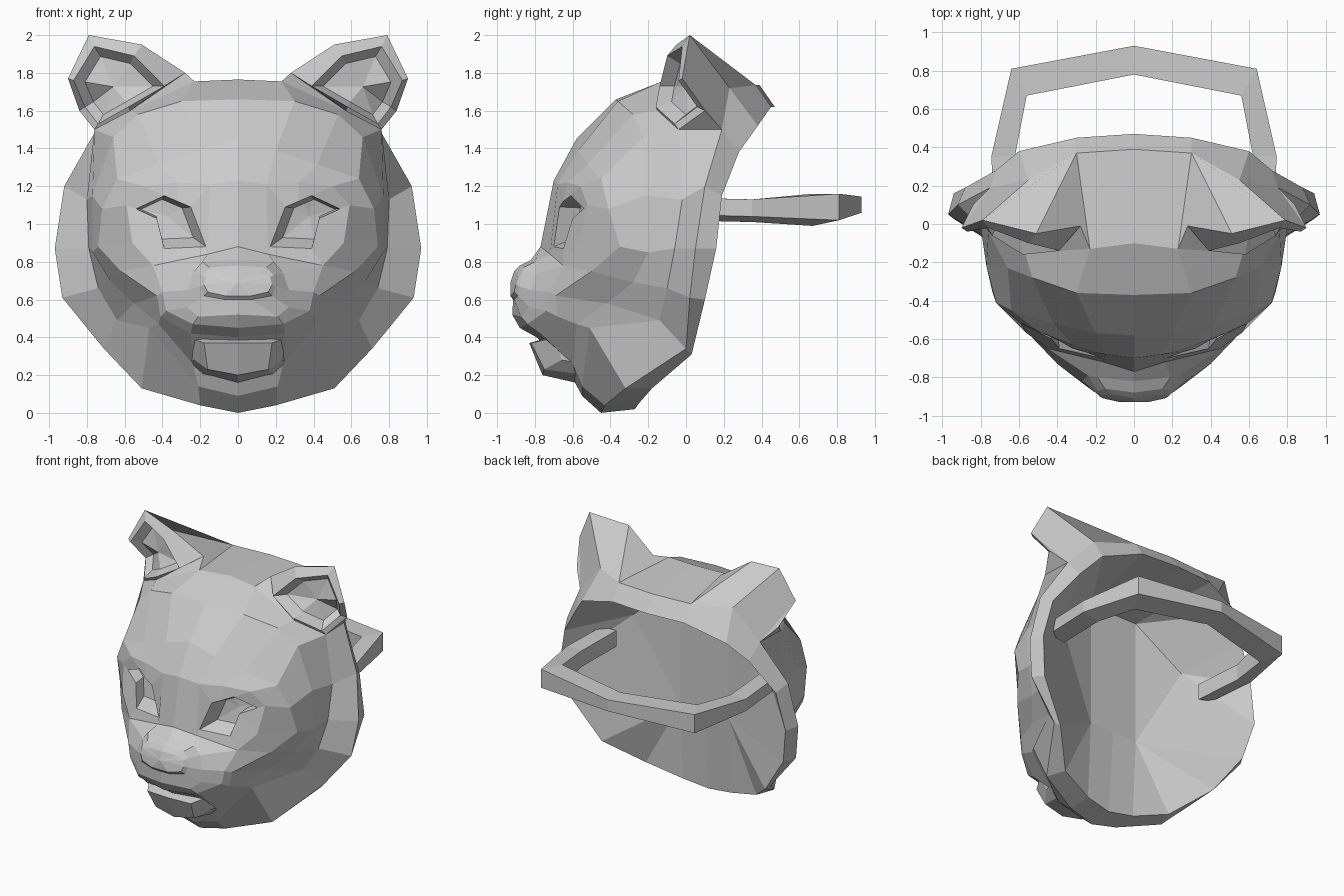
import bpy, bmesh
from mathutils import Vector as V

cube = bpy.data.objects.get("Cube")
if cube:
    bpy.data.objects.remove(cube)

grey = bpy.data.materials.new("plain_grey")
grey.use_nodes = True
colour = (0.6, 0.6, 0.6, 1)
grey.diffuse_color = colour
grey.node_tree.nodes["Principled BSDF"].inputs["Base Color"].default_value = colour


def poly(bm, points):
    """Add one face, and its mirror image, from a list of points."""
    corners = []
    for p in points:
        if tuple(p) not in corners:
            corners.append(tuple(p))
    if len(corners) > 2:
        for side in (1, -1):
            bm.faces.new([bm.verts.new((x * side, y, z)) for x, y, z in corners])


def loft(bm, rings, closed=False, gaps=()):
    """Bridge each ring of points to the next, leaving out the numbered gaps."""
    for a, b in zip(rings, rings[1:]):
        for i in range(len(a) if closed else len(a) - 1):
            j = (i + 1) % len(a)
            if i not in gaps:
                poly(bm, [a[i], a[j], b[j], b[i]])


def fan(bm, ring, tip, closed=False):
    for i in range(len(ring) if closed else len(ring) - 1):
        poly(bm, [ring[i], ring[(i + 1) % len(ring)], tip])


def centre(ring):
    return sum((V(p) for p in ring), V()) / len(ring)


def shrink(ring, factor, shift):
    mid = centre(ring)
    return [mid + (V(p) - mid) * factor + V(shift) for p in ring]


def finish(bm, name):
    bmesh.ops.remove_doubles(bm, verts=bm.verts, dist=0.0005)
    bmesh.ops.dissolve_degenerate(bm, edges=bm.edges, dist=0.0005)
    bmesh.ops.recalc_face_normals(bm, faces=bm.faces)
    mesh = bpy.data.meshes.new(name)
    bm.to_mesh(mesh)
    bm.free()
    mesh.materials.append(grey)
    obj = bpy.data.objects.new(name, mesh)
    bpy.context.collection.objects.link(obj)


# Half rings of the head, each running from top centre to bottom centre
back_rim = [(0, .47, 1.62), (.3, .45, 1.62), (.6, .38, 1.52), (.72, .28, 1.38), (.88, .19, 1.15),
            (.94, .16, .87), (.88, .1, .6), (.68, .03, .31), (.46, -.18, .13), (.2, -.25, .05), (0, -.27, .02)]
front_rim = [(0, .39, 1.735), (.3, .37, 1.735), (.55, .23, 1.72), (.75, .19, 1.5), (.92, .1, 1.2),
             (.97, .05, .87), (.93, .02, .61), (.71, 0, .34), (.51, -.32, .13), (.2, -.43, .04), (0, -.45, 0)]
ruff = [(0, -.1, 1.765), (.23, -.13, 1.755), (.57, -.15, 1.6), (.76, -.04, 1.5), (.8, -.02, 1.13),
        (.79, -.06, .87), (.74, -.1, .66), (.64, -.14, .49), (.47, -.51, .45), (.21, -.55, .14), (0, -.55, .09)]
face_edge = [(0, -.37, 1.66), (.3, -.36, 1.65), (.53, -.28, 1.58), (.66, -.23, 1.46), (.77, -.22, 1.15),
             (.77, -.2, .85), (.67, -.28, .69), (.55, -.42, .58), (.42, -.58, .47), (.24, -.6, .26), (0, -.62, .22)]
brow = [(0, -.58, 1.45), (.2, -.57, 1.39), (.42, -.52, 1.315), (.64, -.45, 1.24), (.72, -.41, 1.08),
        (.74, -.35, .88), (.62, -.5, .75), (.43, -.69, .62), (.41, -.68, .51), (.25, -.77, .42), (0, -.79, .4)]
inner = [(0, -.7, 1.23), (.15, -.68, 1.21), (.32, -.63, 1.22), (.5, -.56, 1.2), (.59, -.52, 1.1),
         (.56, -.57, .9), (.45, -.65, .78), (.4, -.73, .64), (.38, -.74, .54), (.24, -.84, .47), (0, -.88, .45)]

# Hollow inside: a flat centre panel with large facets spreading to the rim
top_mid, top, side, low, low_mid = [(0, -.22, 1.55), (.2, -.22, 1.55), (.53, -.13, 1.24),
                                    (.2, -.22, .62), (0, -.22, .62)]
hollow = [top_mid] + [top] * 2 + [side] * 3 + [low] * 4 + [low_mid]

head = bmesh.new()
loft(head, [hollow, back_rim, front_rim])
loft(head, [front_rim, ruff], gaps=(1, 2))
loft(head, [ruff, face_edge, brow, inner])
poly(head, [top_mid, top, low, low_mid])
poly(head, [top, side, low])

# Ears, growing from the gaps: rim with a notch on the outer side, lip and bowl
root = [ruff[1]] + front_rim[1:4] + [front_rim[3], ruff[3], ruff[2]]
rim = [(.28, -.01, 1.8), (.51, -.05, 1.95), (.79, .02, 2), (.9, -.02, 1.77), (.84, .1, 1.6),
       ruff[3], ruff[2]]
lip = [(.39, -.14, 1.73), (.55, -.1, 1.89), (.76, -.02, 1.94), (.87, -.04, 1.76), (.81, .06, 1.62),
       (.74, -.06, 1.53), (.58, -.16, 1.62)]
bowl = shrink(lip, .75, (-.01, .06, 0))
loft(head, [root, rim, lip, bowl], closed=True)
fan(head, bowl, centre(bowl), closed=True)

# Eye sockets
tear = (.16, -.72, .84)
bridge = (0, -.77, .88)
eye = [(.25, -.67, 1.09), (.32, -.65, 1.12), (.39, -.61, 1.15), (.54, -.54, 1.08),
       (.43, -.6, 1.03), (.39, -.65, .87), (.17, -.7, .88)]
socket = shrink(eye, .75, (.02, .1, .01))
loft(head, [inner[1:7] + [tear], eye, socket], closed=True)
fan(head, socket, centre(socket), closed=True)
poly(head, [inner[0], inner[1], tear, bridge])

# Muzzle and nose
muzzle_base = [bridge, tear] + inner[6:]
muzzle = [(0, -.82, .81), (.19, -.8, .8), (.24, -.79, .74), (.27, -.82, .65), (.27, -.83, .56),
          (.21, -.875, .51), (0, -.92, .52)]
nose_base = [(0, -.88, .78), (.15, -.86, .77), (.19, -.87, .73), (.2, -.88, .67), (.18, -.89, .62),
             (.07, -.91, .6), (0, -.915, .6)]
nose = [(0, -.91, .75), (.11, -.89, .74), (.17, -.89, .72), (.18, -.9, .68), (.16, -.91, .64),
        (.07, -.93, .62), (0, -.93, .62)]
loft(head, [muzzle_base, muzzle, nose_base, nose])
fan(head, nose, (0, -.93, .69))
finish(head, "mask_head")

# Lower jaw, as cross-sections from the middle outwards
jaw = bmesh.new()
sections = [[(0, -.83, .37), (0, -.76, .2), (0, -.54, .15), (0, -.62, .43)],
            [(.18, -.82, .37), (.16, -.75, .23), (.19, -.54, .2), (.18, -.62, .43)],
            [(.26, -.68, .4), (.23, -.66, .28), (.27, -.52, .26), (.26, -.58, .43)]]
loft(jaw, sections, closed=True)
poly(jaw, sections[-1])
finish(jaw, "lower_jaw")

# Strap behind the head: outer x y, inner x y, bottom and top
strap = bmesh.new()
stations = [(.72, -.03, .6, -.03, 1.02, 1.14), (.745, .35, .62, .36, 1.01, 1.13),
            (.64, .81, .56, .67, .99, 1.16), (0, .93, 0, .78, 1.03, 1.145)]
bars = [[(ox, oy, lo + .03), (ox, oy, hi), (ix, iy, hi), (ix, iy, lo)] for ox, oy, ix, iy, lo, hi in stations]
loft(strap, bars, closed=True)
poly(strap, bars[0])
finish(strap, "head_strap")
